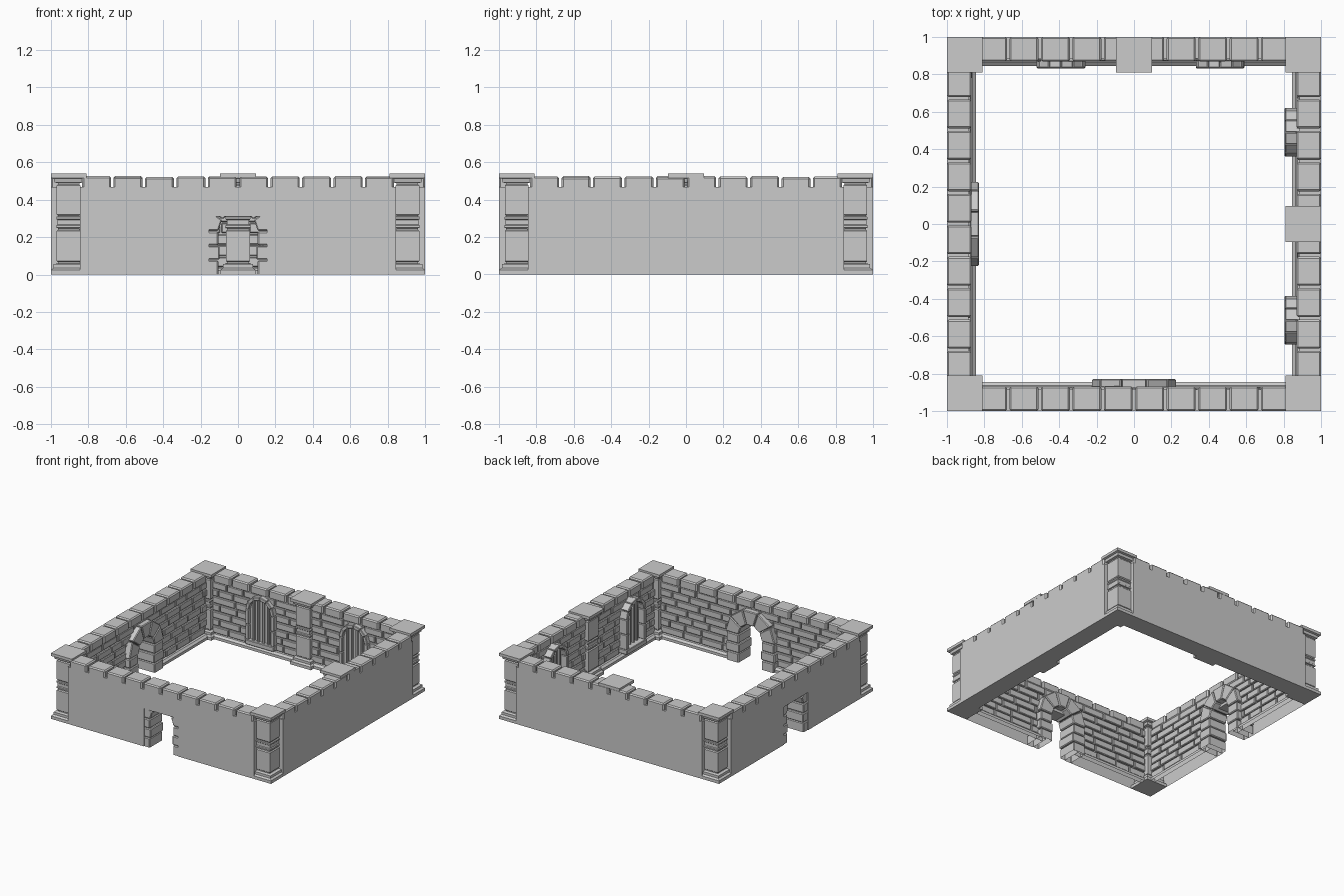
import bpy, bmesh, random
from math import pi, sin, cos, sqrt
from mathutils import Matrix, Vector

if "Cube" in bpy.data.objects:
    bpy.data.objects.remove(bpy.data.objects["Cube"])

random.seed(4)
# Every wall is drawn as the back wall (inner side faces -y), then turned about z.


def box(bm, x0, x1, y0, y1, z0, z1):
    m = Matrix.Translation(((x0 + x1) / 2, (y0 + y1) / 2, (z0 + z1) / 2))
    bmesh.ops.create_cube(bm, size=1, matrix=m @ Matrix.Diagonal((x1 - x0, y1 - y0, z1 - z0, 1)))


def prism(bm, pts, y0, y1):
    a = [bm.verts.new((x, y0, z)) for x, z in pts]
    b = [bm.verts.new((x, y1, z)) for x, z in pts]
    bm.faces.new(a)
    bm.faces.new(b[::-1])
    n = len(pts)
    for i in range(n):
        bm.faces.new((a[i], b[i], b[(i + 1) % n], a[(i + 1) % n]))


def finish(name, bm, turn=0, bevel=0, open_bottom=False, loc=(0, 0, 0)):
    bmesh.ops.recalc_face_normals(bm, faces=bm.faces[:])
    if bevel:
        bmesh.ops.bevel(bm, geom=bm.edges[:], offset=bevel, segments=1, affect='EDGES')
    if open_bottom:
        low = [f for f in bm.faces if all(v.co.z < 1e-4 for v in f.verts)]
        bmesh.ops.delete(bm, geom=low, context='FACES')
    bm.transform(Matrix.Translation(loc) @ Matrix.Rotation(turn, 4, 'Z'))
    me = bpy.data.meshes.new(name)
    bm.to_mesh(me)
    bm.free()
    bpy.context.collection.objects.link(bpy.data.objects.new(name, me))


def arch_stones(bm, cu, spring, r0, r1, n, y0, y1, gap):
    for i in range(n):
        a, b = pi * i / n + gap, pi * (i + 1) / n - gap
        prism(bm, [(cu + r * cos(t), spring + r * sin(t))
                   for r, t in ((r0, a), (r1, a), (r1, b), (r0, b))], y0, y1)


def pillar(name, x, y):
    # square stepped profile: half width, height
    prof = [(.095, 0), (.095, .025), (.08, .035), (.08, .055), (.057, .06), (.057, .066),
            (.064, .072), (.064, .232), (.057, .239), (.057, .247), (.066, .25), (.066, .262),
            (.06, .267), (.06, .292), (.066, .297), (.066, .308), (.057, .311), (.057, .315),
            (.064, .322), (.064, .475), (.057, .482), (.057, .488), (.075, .492),
            (.08, .512), (.095, .517), (.095, .54)]
    bm = bmesh.new()
    rings = [[bm.verts.new((h * sx, h * sy, z)) for sx, sy in ((-1, -1), (1, -1), (1, 1), (-1, 1))]
             for h, z in prof]
    for a, b in zip(rings, rings[1:]):
        for i in range(4):
            bm.faces.new((a[i], a[(i + 1) % 4], b[(i + 1) % 4], b[i]))
    bm.faces.new(rings[0][::-1])
    bm.faces.new(rings[-1])
    finish(name, bm, loc=(x, y, 0))


def wall(side, turn, door):
    half = .155                       # half width of the doorway
    spans = [(-.845, -half), (half, .845)] if door else [(-.845, .845)]
    # core slab and lintel
    bm = bmesh.new()
    for a, b in spans:
        box(bm, a, b, .885, 1, 0, .468)
    if door:
        box(bm, -half, half, .885, 1, .31, .468)
    finish(side + "_wall_core", bm, turn, 0, door)
    # plinth
    bm = bmesh.new()
    for a, b in spans:
        prof = [(.845, 0), (.845, .022), (.862, .036), (.885, .036), (.885, 0)]
        p = [[bm.verts.new((x, y, z)) for y, z in prof] for x in (a, b)]
        for i in range(5):
            j = (i + 1) % 5
            bm.faces.new((p[0][i], p[0][j], p[1][j], p[1][i]))
        bm.faces.new(p[0])
        bm.faces.new(p[1][::-1])
    finish(side + "_plinth", bm, turn, 0, door)
    # brick courses
    bm = bmesh.new()
    rows, step = 7, .0605
    for r in range(rows):
        z0 = .036 + r * step
        u = -.845 - (.09 if r % 2 else 0)
        while u < .84:
            w = random.uniform(.13, .21)
            face = .870 + random.uniform(-.003, .004)
            clips = spans if z0 < .31 else [(-.845, .845)]
            for a, b in clips:
                x0, x1 = max(u, a), min(u + w, b)
                if x1 - x0 > .03:
                    box(bm, x0 + .004, x1 - .004, face, .892, z0 + .004, z0 + step - .003)
            u += w
    finish(side + "_bricks", bm, turn, .005)
    # coping stones
    bm = bmesh.new()
    for i in range(-5, 5):
        x0, x1 = max(i * .168, -.845), min((i + 1) * .168, .845)
        box(bm, x0 + .007, x1 - .007, .868, 1, .452, .523 + random.uniform(-.003, .003))
    finish(side + "_coping_stones", bm, turn, .009)
    # door arch
    if door:
        bm = bmesh.new()
        for s in (-1, 1):
            for k in range(3):
                x = sorted((s * (.105 if k != 1 else .098), s * (.215 if k != 1 else .222)))
                z0 = k * .077
                box(bm, *x, .83, .995, z0 + (.002 if k else -.006), z0 + .075)
        arch_stones(bm, 0, .232, .105, .225, 5, .828, .993, .012)
        bmesh.ops.recalc_face_normals(bm, faces=bm.faces[:])
        bmesh.ops.bevel(bm, geom=bm.edges[:], offset=.006, segments=1, affect='EDGES')
        for v in bm.verts:
            v.co.z = max(v.co.z, 0)
        finish(side + "_door_arch", bm, turn, 0, True)


def window(name, turn, cu, front):
    spring, r0, r1 = .33, .1, .13
    # frame of side posts, arched head and sill
    bm = bmesh.new()
    for s in (-1, 1):
        for z0, z1 in ((.085, .205), (.209, .329)):
            box(bm, *sorted((cu + s * r0, cu + s * r1)), front, .885, z0, z1)
    arch_stones(bm, cu, spring, r0, r1, 6, front, .885, .01)
    box(bm, cu - r1, cu + r1, front - .003, .885, .045, .083)
    finish(name + "_frame", bm, turn, .004)
    # back panel
    bm = bmesh.new()
    prism(bm, [(cu - .11, .07), (cu + .11, .07)] +
          [(cu + .11 * cos(pi * i / 8), spring + .11 * sin(pi * i / 8)) for i in range(9)],
          .864, .89)
    finish(name + "_panel", bm, turn)
    # bars
    bm = bmesh.new()
    for k in range(4):
        u = -.066 + k * .044
        top = spring + sqrt(.105 ** 2 - u * u)
        bmesh.ops.create_cone(bm, cap_ends=True, segments=8, radius1=.011, radius2=.011,
                              depth=top - .075,
                              matrix=Matrix.Translation((cu + u, .857, (top + .075) / 2)))
    finish(name + "_bars", bm, turn)


for side, turn, door in (("back", 0, False), ("left", pi / 2, True),
                         ("front", pi, True), ("right", -pi / 2, False)):
    wall(side, turn, door)

# corner and mid-wall pillars
for sx in (-1, 1):
    for sy in (-1, 1):
        pillar("corner_pillar", sx * .905, sy * .905)
pillar("back_mid_pillar", 0, .905)
pillar("right_mid_pillar", .905, 0)

# barred windows
window("back_left_window", 0, -.39, .835)
window("back_right_window", 0, .46, .835)
window("right_back_window", -pi / 2, -.49, .808)
window("right_front_window", -pi / 2, .515, .808)
